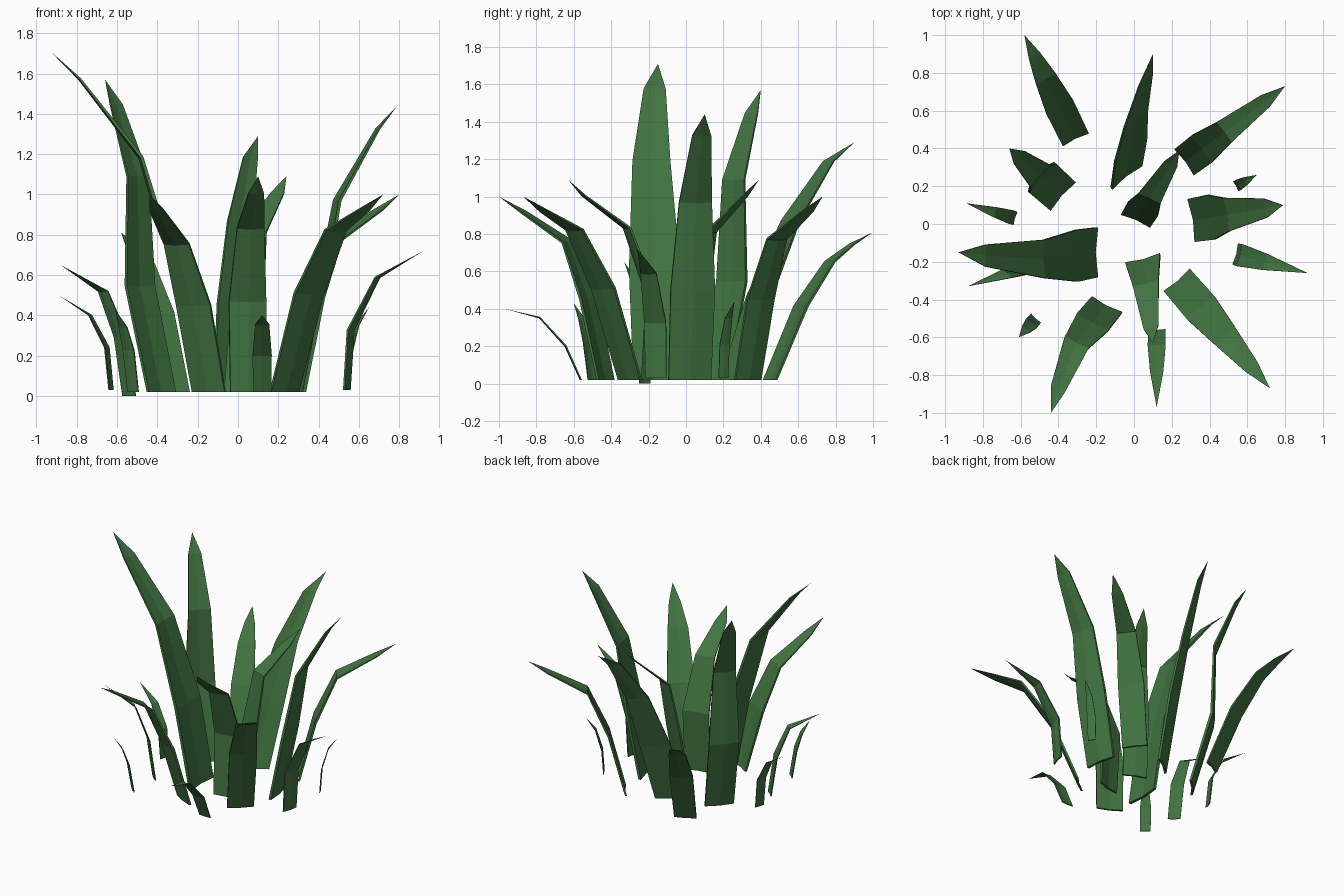
import bpy
import bmesh
from math import radians
from mathutils import Matrix, Vector

default_cube = bpy.data.objects.get("Cube")
if default_cube:
    bpy.data.objects.remove(default_cube, do_unlink=True)

# One leaf green for the whole plant
leaf_green = bpy.data.materials.new("leaf_green")
leaf_green.use_nodes = True
leaf_color = (0.053, 0.175, 0.052, 1)
leaf_green.diffuse_color = leaf_color
leaf_green.node_tree.nodes["Principled BSDF"].inputs["Base Color"].default_value = leaf_color


def blade(name, base, tip, width, low_bend, high_bend, broad=True, turn=0, sway=0):
    """Folded, tapering leaf; each bend is (fraction outward, fraction of height).
    Turn rotates the flat of the leaf about the vertical, in degrees.
    Sway bows the middle of the leaf sideways."""
    base, tip = Vector(base), Vector(tip)
    reach = tip - base
    heading = Vector((reach.x, reach.y, 0)).normalized()
    heading = Matrix.Rotation(radians(turn), 3, "Z") @ heading
    side = Vector((heading.y, -heading.x, 0))

    # Centre line and matching widths from root to tip
    stations = [(0, 0), low_bend, high_bend]
    tapers = [0.96, 1, 0.74]
    bows = [0, 0.5, 1]
    if broad:
        stations.append((0.8, 0.92))
        tapers.append(0.43)
        bows.append(0.5)
    path = [base + Vector((reach.x * out, reach.y * out, reach.z * up)) + side * sway * bow
            for (out, up), bow in zip(stations, bows)] + [tip]

    bm = bmesh.new()
    rings = []
    for i, taper in enumerate(tapers):
        center = path[i]
        if i == 0:
            tangent = Vector((0, 0, 1))
        else:
            tangent = ((path[i + 1] - center).normalized()
                       + (center - path[i - 1]).normalized()).normalized()
        outward = tangent.cross(side).normalized()
        half = side * width * taper / 2
        fold = outward * width * taper * 0.05
        thick = outward * width * taper * 0.08
        middle = center - thick / 2
        inner = [middle - half, middle + fold, middle + half]
        outer = [point + thick for point in reversed(inner)]
        rings.append([bm.verts.new(point) for point in inner + outer])

    # Skin between the rings, root cap and pointed end
    for lower, upper in zip(rings, rings[1:]):
        for j in range(len(lower)):
            k = (j + 1) % len(lower)
            bm.faces.new((lower[j], lower[k], upper[k], upper[j]))
    bm.faces.new(rings[0])
    point = bm.verts.new(tip)
    last = rings[-1]
    for j in range(len(last)):
        bm.faces.new((last[j], last[(j + 1) % len(last)], point))
    bmesh.ops.recalc_face_normals(bm, faces=bm.faces[:])

    mesh = bpy.data.meshes.new(name)
    bm.to_mesh(mesh)
    bm.free()
    mesh.materials.append(leaf_green)
    leaf = bpy.data.objects.new(name, mesh)
    bpy.context.collection.objects.link(leaf)


# Tall broad leaves
blade("tall_right_leaf", base=(-.2, -.15, .02), tip=(-.93, -.15, 1.71),
      width=.275, low_bend=(.14, .35), high_bend=(.38, .69), sway=-.035)
blade("tall_back_right_leaf", base=(-.38, .15, .02), tip=(-.66, .4, 1.57),
      width=.21, low_bend=(.38, .34), high_bend=(.42, .69))
blade("tall_left_leaf", base=(.31, .02, .02), tip=(.79, .1, 1.44),
      width=.24, low_bend=(.2, .34), high_bend=(.38, .67))
blade("tall_back_leaf", base=(-.04, .25, .02), tip=(.1, .9, 1.29),
      width=.21, low_bend=(.23, .35), high_bend=(.5, .67), turn=50, sway=-.025)

# Medium leaves
blade("front_leaf", base=(.05, -.21, .02), tip=(.1, -.63, 1.09),
      width=.19, low_bend=(-.06, .42), high_bend=(.25, .76), turn=8)
blade("center_leaf", base=(.01, .02, .02), tip=(.24, .39, 1.09),
      width=.175, low_bend=(.16, .4), high_bend=(.31, .74), turn=8)
blade("front_right_leaf", base=(-.145, -.43, .02), tip=(-.44, -1, 1),
      width=.19, low_bend=(.18, .44), high_bend=(.39, .75), sway=.05)
blade("front_left_leaf", base=(.23, -.3, .02), tip=(.72, -.87, 1),
      width=.19, low_bend=(.25, .5), high_bend=(.52, .82))
blade("back_left_leaf", base=(.27, .33, .02), tip=(.8, .73, 1),
      width=.18, low_bend=(.17, .44), high_bend=(.39, .77))
blade("back_right_leaf", base=(-.31, .45, .02), tip=(-.58, 1, .81),
      width=.16, low_bend=(.3, .5), high_bend=(.58, .8))

# Short outer leaves
blade("outer_left_leaf", base=(.54, -.16, .03), tip=(.92, -.26, .72),
      width=.12, low_bend=(.05, .43), high_bend=(.4, .81), broad=False)
blade("outer_right_leaf", base=(-.54, -.22, 0), tip=(-.88, -.33, .65),
      width=.09, low_bend=(.12, .45), high_bend=(.38, .8), broad=False, turn=30)
blade("outer_back_right_leaf", base=(-.63, .03, .03), tip=(-.89, .11, .5),
      width=.075, low_bend=(.08, .45), high_bend=(.4, .79), broad=False)
blade("outer_back_left_leaf", base=(.54, .2, .03), tip=(.65, .26, .44),
      width=.06, low_bend=(.1, .43), high_bend=(.45, .78), broad=False)
blade("outer_front_right_leaf", base=(-.52, -.5, .02), tip=(-.61, -.6, .43),
      width=.075, low_bend=(.25, .5), high_bend=(.55, .78), broad=False)
blade("outer_front_leaf", base=(.12, -.56, .02), tip=(.12, -.97, .4),
      width=.095, low_bend=(.2, .48), high_bend=(.54, .88), broad=False)
